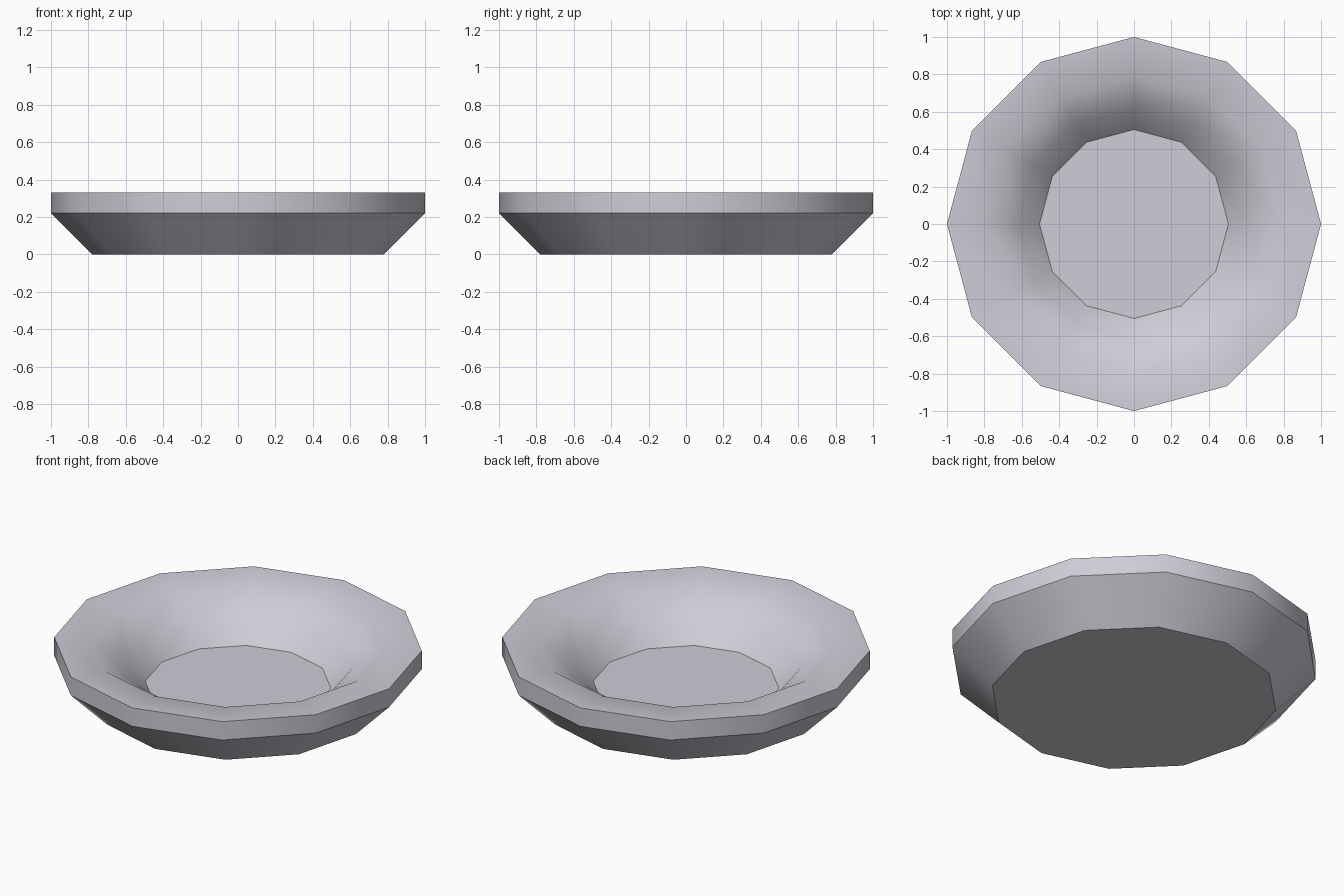
import bpy, bmesh, math

SIDES = 12

cube = bpy.data.objects.get("Cube")
if cube:
    bpy.data.objects.remove(cube, do_unlink=True)

# Pale grey glaze
glaze = bpy.data.materials.new("pale_grey")
glaze.use_nodes = True
color = (0.62, 0.61, 0.68, 1)
glaze.diffuse_color = color
glaze.node_tree.nodes["Principled BSDF"].inputs["Base Color"].default_value = color

# Radius and height: outer foot, outer wall, rim, inner bowl, floor
profile = [(0.78, 0), (1, 0.22), (1, 0.33), (0.79, 0.32), (0.62, 0.21), (0.505, 0.087)]

bm = bmesh.new()
rings = []
for radius, height in profile:
    angles = [math.tau * i / SIDES for i in range(SIDES)]
    rings.append([bm.verts.new((radius * math.cos(a), radius * math.sin(a), height))
                  for a in angles])

# Walls between neighbouring rings
for low, high in zip(rings, rings[1:]):
    for i in range(SIDES):
        j = (i + 1) % SIDES
        bm.faces.new((low[i], low[j], high[j], high[i]))

# Underside and inner floor
bm.faces.new(reversed(rings[0]))
bm.faces.new(rings[-1])
bmesh.ops.recalc_face_normals(bm, faces=bm.faces)

mesh = bpy.data.meshes.new("dish")
bm.to_mesh(mesh)
bm.free()
mesh.materials.append(glaze)
dish = bpy.data.objects.new("dish", mesh)
bpy.context.collection.objects.link(dish)

# Smooth around the sides, sharp at rim, foot and floor
bpy.ops.object.select_all(action="DESELECT")
dish.select_set(True)
bpy.context.view_layer.objects.active = dish
bpy.ops.object.shade_smooth_by_angle(angle=math.radians(40))
